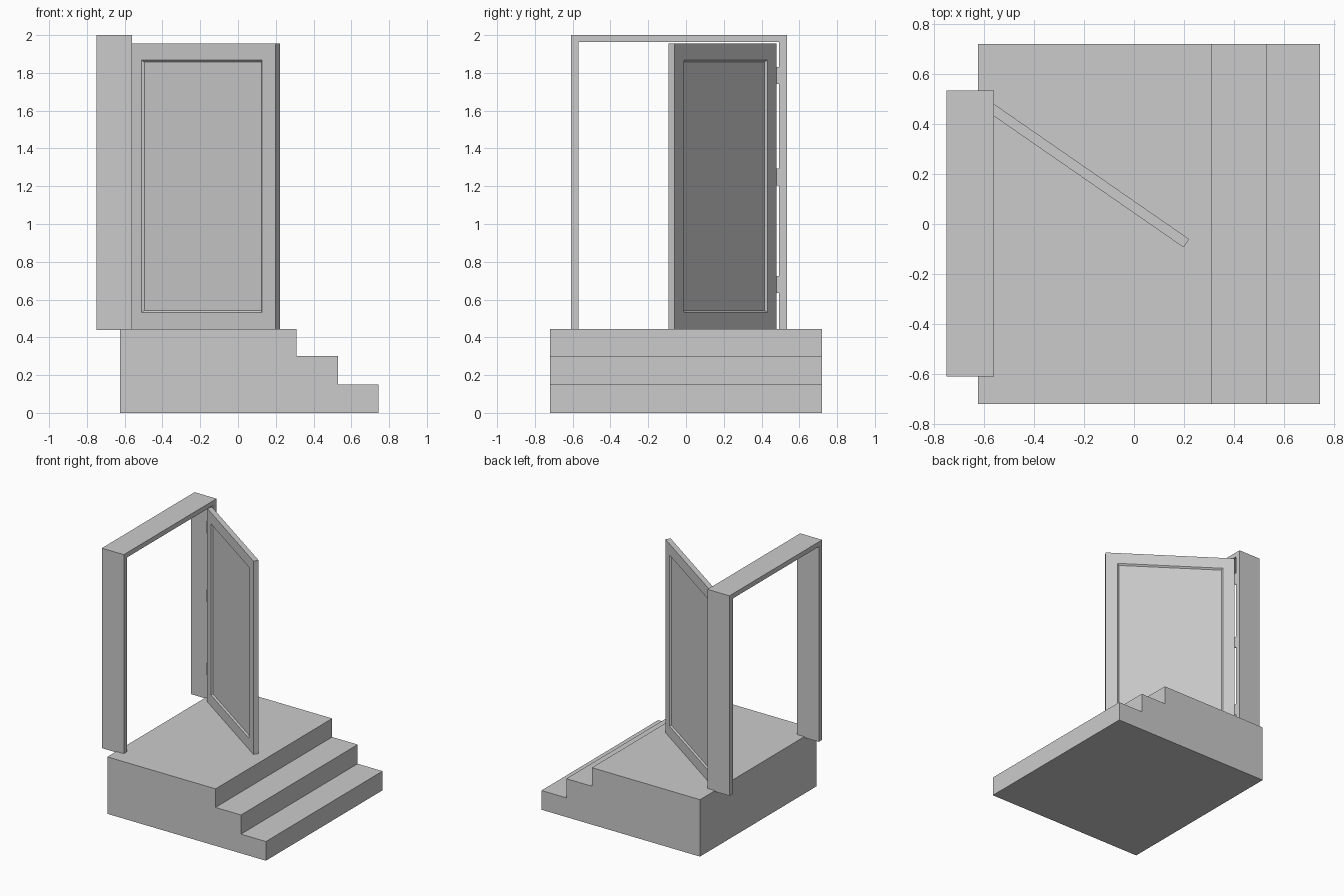
import bpy, bmesh, math
from mathutils import Matrix, Vector

cube = bpy.data.objects.get("Cube")
if cube:
    bpy.data.objects.remove(cube, do_unlink=True)

grey = bpy.data.materials.new("light_grey")
grey.use_nodes = True
colour = (0.6, 0.6, 0.6, 1)
grey.diffuse_color = colour
grey.node_tree.nodes["Principled BSDF"].inputs["Base Color"].default_value = colour


def finish(name, bm):
    bmesh.ops.recalc_face_normals(bm, faces=bm.faces)
    mesh = bpy.data.meshes.new(name)
    bm.to_mesh(mesh)
    bm.free()
    mesh.materials.append(grey)
    obj = bpy.data.objects.new(name, mesh)
    bpy.context.collection.objects.link(obj)
    return obj


def extrude_profile(name, points, offset):
    """Solid made by pushing a closed outline along an offset."""
    bm = bmesh.new()
    face = bm.faces.new([bm.verts.new(p) for p in points])
    out = bmesh.ops.extrude_face_region(bm, geom=[face], use_keep_orig=True)
    moved = [g for g in out["geom"] if isinstance(g, bmesh.types.BMVert)]
    bmesh.ops.translate(bm, vec=offset, verts=moved)
    return finish(name, bm)


def box(bm, lo, hi):
    lo, hi = Vector(lo), Vector(hi)
    matrix = Matrix.Translation((lo + hi) / 2) @ Matrix.Diagonal((*(hi - lo), 1))
    bmesh.ops.create_cube(bm, size=1, matrix=matrix)


# Platform with steps, one stair profile swept across the width
floor = 0.445
half_width = 0.72
stairs = [(-0.625, 0), (0.745, 0), (0.745, 0.15), (0.53, 0.15),
          (0.53, 0.30), (0.31, 0.30), (0.31, floor), (-0.625, floor)]
extrude_profile("stepped_platform", [(x, -half_width, z) for x, z in stairs],
                (0, 2 * half_width, 0))

# Door frame, an upside-down U swept through its depth
y0, y1, base, top, jamb = -0.61, 0.535, 0.438, 2.0, 0.042
frame = [(y0, base), (y0 + jamb, base), (y0 + jamb, top - jamb + 0.005),
         (y1 - jamb, top - jamb + 0.005), (y1 - jamb, base), (y1, base),
         (y1, top), (y0, top)]
extrude_profile("door_frame", [(-0.75, y, z) for y, z in frame], (0.19, 0, 0))

# Open door, with a bevelled sunken panel on both faces
length, thick, height = 0.95, 0.04, 1.51
margin, slope, depth = 0.115, 0.016, 0.01
bm = bmesh.new()
box(bm, (0, -thick, 0), (length, 0, height))
broad = [f for f in bm.faces if abs(f.normal.y) > 0.9]
bmesh.ops.inset_individual(bm, faces=broad, thickness=margin + 0.008)
bmesh.ops.inset_individual(bm, faces=broad, thickness=slope, depth=-depth)
door = finish("door", bm)
door.location = (-0.56, 0.48, floor)
door.rotation_euler.z = math.radians(-34.7)

# Three hinges between the door edge and the jamb
bm = bmesh.new()
for z in (0.68, 1.25, 1.785):
    box(bm, (-0.605, 0.474, z - 0.045), (-0.565, y1 - jamb, z + 0.045))
finish("hinges", bm)
